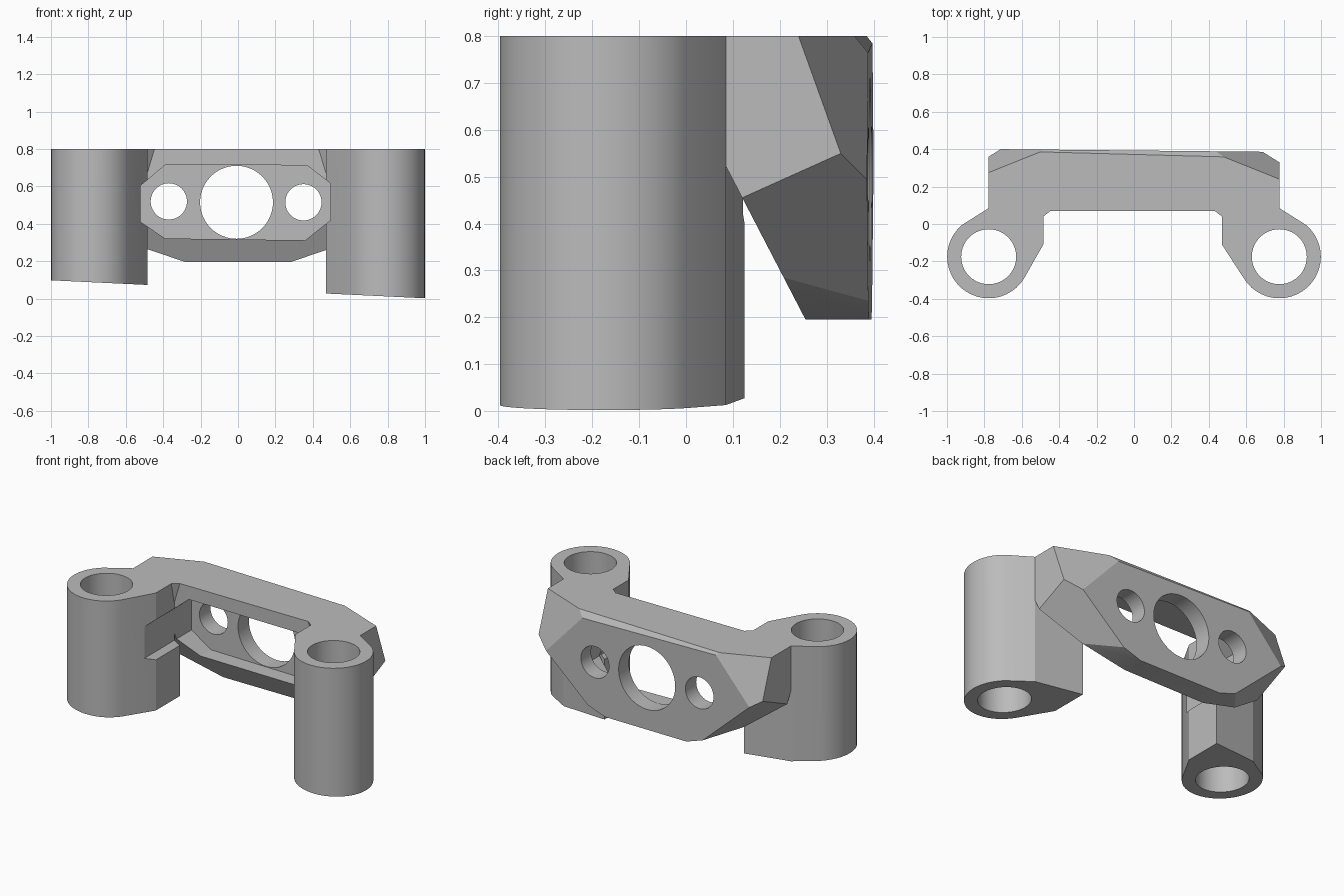
import bpy, bmesh, math
from mathutils import Vector

if "Cube" in bpy.data.objects:
    bpy.data.objects.remove(bpy.data.objects["Cube"])

gray = bpy.data.materials.new("plain gray")
gray.use_nodes = True
tone = (0.5, 0.5, 0.5, 1)
gray.diffuse_color = tone
gray.node_tree.nodes["Principled BSDF"].inputs["Base Color"].default_value = tone


def make(name, bm):
    bmesh.ops.recalc_face_normals(bm, faces=bm.faces)
    mesh = bpy.data.meshes.new(name)
    bm.to_mesh(mesh)
    bm.free()
    mesh.materials.append(gray)
    obj = bpy.data.objects.new(name, mesh)
    bpy.context.collection.objects.link(obj)
    return obj


def prism(points, direction):
    """Closed prism from a 3D outline pushed along a direction."""
    bm = bmesh.new()
    face = bm.faces.new([bm.verts.new(p) for p in points])
    moved = bmesh.ops.extrude_face_region(bm, geom=[face], use_keep_orig=True)["geom"]
    verts = [v for v in moved if isinstance(v, bmesh.types.BMVert)]
    bmesh.ops.translate(bm, verts=verts, vec=direction)
    bmesh.ops.recalc_face_normals(bm, faces=bm.faces)
    return bm


def trim(bm, point, normal):
    """Remove everything on the normal's side of a plane and cap it."""
    res = bmesh.ops.bisect_plane(bm, geom=bm.verts[:] + bm.edges[:] + bm.faces[:],
                                 plane_co=point, plane_no=normal, clear_outer=True)
    edges = [e for e in res["geom_cut"] if isinstance(e, bmesh.types.BMEdge)]
    if edges:
        bmesh.ops.holes_fill(bm, edges=edges, sides=0)


def arc(cx, cy, r, start, end, n):
    step = (end - start) / n
    return [(cx + r * math.cos(math.radians(start + step * i)),
             cy + r * math.sin(math.radians(start + step * i))) for i in range(n + 1)]


def boolean(obj, other, operation):
    mod = obj.modifiers.new(operation.lower(), "BOOLEAN")
    mod.operation, mod.object, mod.solver = operation, other, "EXACT"
    with bpy.context.temp_override(object=obj, active_object=obj):
        bpy.ops.object.modifier_apply(modifier=mod.name)
    bpy.data.objects.remove(other)


# Crossbar: block trimmed to its faceted shape
END = 0.777
bm = prism([(-END, 0.07, 0.195), (END, 0.07, 0.195), (END, 0.07, 0.8), (-END, 0.07, 0.8)],
           (0, 0.4, 0))
trim(bm, (0, 0.393, 0), (0.01, 1, 0))                   # flat back
trim(bm, (0, 0.372, 0.8), (0.027, 1, 0.8))              # top back bevel
trim(bm, (0, 0.255, 0.195), (0, -0.26, -0.135))         # sloping underside
for s, y in ((1, 0.24), (-1, 0.275)):
    trim(bm, (s * END, y, 0.8), (s * 0.4, 1, 0.36))     # back corners
    trim(bm, (s * END, 0.12, 0.455), (s * 0.9, 0.45, -1))   # end underside
    trim(bm, (s * 0.28, 0.3, 0.195), (s * 0.34, 0, -1))     # rounded lower corners
bracket = make("bracket_body", bm)

# Posts: round sleeve drawn out into a wedge behind, with sloping foot
for s, inner in ((1, 0.47), (-1, -0.485)):
    outline = [(inner, -0.11), (inner, 0.125), (s * END, 0.085)]
    ring = arc(END, -0.175, 0.222, 50, -33, 10)[:] + arc(END, -0.175, 0.222, -33, -148, 14)[1:]
    outline += [(s * x, y) for x, y in ring]
    bm = prism([(x, y, 0.8) for x, y in outline], (0, 0, -0.9))
    trim(bm, (0, 0, 0.05), (-0.048, 0, -1))
    boolean(bracket, make("post", bm), "UNION")

    # Small tapered gusset where the post meets the crossbar
    bm = bmesh.new()
    base = inner + s * 0.03
    for p in ((inner - s * 0.045, 0.075, 0.8), (inner, 0.04, 0.8), (base, 0.04, 0.8),
              (base, 0.12, 0.8), (inner - s * 0.045, 0.12, 0.8),
              (inner, 0.075, 0.65), (base, 0.1, 0.65)):
        bm.verts.new(p)
    bmesh.ops.convex_hull(bm, input=bm.verts)
    boolean(bracket, make("gusset", bm), "UNION")

# Octagonal pocket in the front
pocket = [(-0.52, 0.605), (-0.385, 0.718), (0.37, 0.712), (0.495, 0.615),
          (0.495, 0.42), (0.36, 0.312), (-0.39, 0.322), (-0.52, 0.41)]
boolean(bracket, make("pocket", prism([(x, -0.2, z) for x, z in pocket], (0, 0.49, 0))),
        "DIFFERENCE")

# Holes through the plate
for x, z, r in ((-0.008, 0.515, 0.195), (-0.37, 0.52, 0.097), (0.35, 0.515, 0.097)):
    circle = arc(x, z, r, 0, 360, 48)[:-1]
    boolean(bracket, make("hole", prism([(a, 0.2, b) for a, b in circle], (0, 0.4, 0))),
            "DIFFERENCE")

# Bores down the posts
for s in (-1, 1):
    circle = arc(s * END, -0.175, 0.147, 0, 360, 40)[:-1]
    boolean(bracket, make("bore", prism([(x, y, -0.1) for x, y in circle], (0, 0, 1))),
            "DIFFERENCE")

bpy.ops.object.select_all(action="DESELECT")
bracket.select_set(True)
bpy.context.view_layer.objects.active = bracket
bpy.ops.object.shade_smooth_by_angle(angle=math.radians(22))
